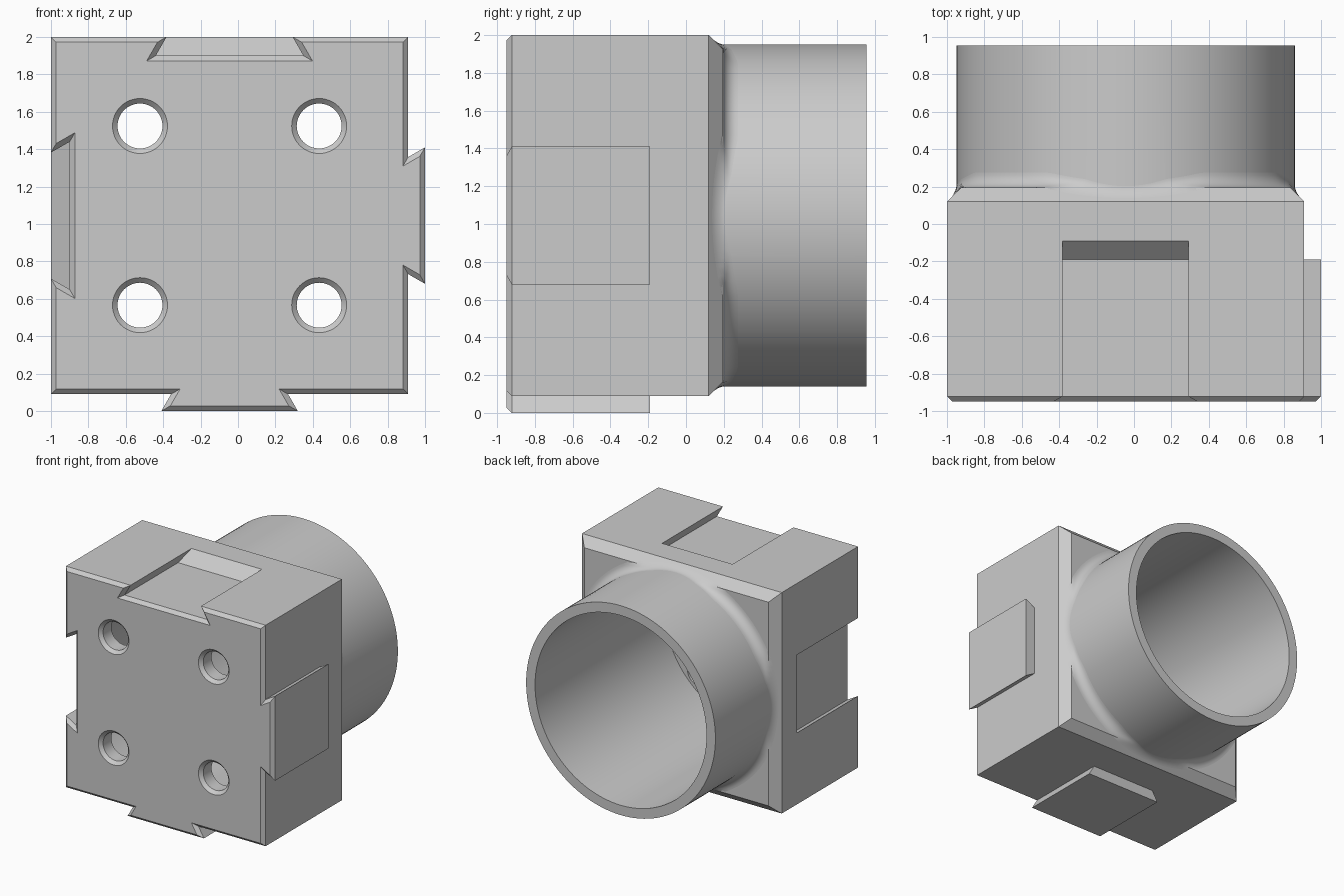
import bpy, bmesh, math

CX, CZ = -0.045, 1.045      # axis of the tube and block
HALF = 0.955                # half width of the block
CH = 0.028                  # front chamfer
FRONT, TAB_END = -0.95, -0.19
TUBE_R, BORE_R = 0.905, 0.82
SLOPE = math.tan(math.radians(30))

if "Cube" in bpy.data.objects:
    bpy.data.objects.remove(bpy.data.objects["Cube"], do_unlink=True)

grey = bpy.data.materials.new("plain grey")
grey.use_nodes = True
grey.diffuse_color = (0.6, 0.6, 0.6, 1)
grey.node_tree.nodes["Principled BSDF"].inputs["Base Color"].default_value = (0.6, 0.6, 0.6, 1)


def loft(name, sections, caps=True):
    """Skin a stack of closed point loops."""
    bm = bmesh.new()
    rings = [[bm.verts.new(p) for p in s] for s in sections]
    n = len(rings[0])
    for a, b in zip(rings, rings[1:]):
        for i in range(n):
            j = (i + 1) % n
            bm.faces.new((a[i], a[j], b[j], b[i]))
    if caps:
        bm.faces.new(rings[0])
        bm.faces.new(rings[-1])
        bmesh.ops.recalc_face_normals(bm, faces=bm.faces)
    mesh = bpy.data.meshes.new(name)
    bm.to_mesh(mesh)
    bm.free()
    mesh.materials.append(grey)
    ob = bpy.data.objects.new(name, mesh)
    bpy.context.collection.objects.link(ob)
    return ob


def square(h, y):
    return [(CX + sx * h, y, CZ + sz * h) for sx, sz in ((-1, -1), (1, -1), (1, 1), (-1, 1))]


def circle(x, z, r, y, n):
    return [(x + r * math.cos(math.tau * i / n), y, z + r * math.sin(math.tau * i / n))
            for i in range(n)]


def combine(target, tool, operation):
    mod = target.modifiers.new(tool.name, 'BOOLEAN')
    mod.operation, mod.solver, mod.object = operation, 'EXACT', tool
    bpy.ops.object.select_all(action='DESELECT')
    bpy.context.view_layer.objects.active = target
    target.select_set(True)
    bpy.ops.object.modifier_apply(modifier=mod.name)
    bpy.data.objects.remove(tool, do_unlink=True)


def trapezoid(d, inner, outer, half_at, y_at):
    """Dovetail section pointing along d = (x, z) from the axis."""
    pts = []
    for v, s in ((inner, -1), (inner, 1), (outer, 1), (outer, -1)):
        u = s * half_at(v)
        pts.append((CX + d[0] * v - d[1] * u, y_at(v), CZ + d[1] * v + d[0] * u))
    return pts


def tab_section(d, y, inset):
    return trapezoid(d, 0.85, 1.045 - inset,
                     lambda v: 0.365 - (1.045 - v) * SLOPE - inset / math.cos(math.pi / 6),
                     lambda v: y)


def slot_section(d, y, outset, ramp=0):
    return trapezoid(d, 0.855 - outset, 1.02,
                     lambda v: 0.337 + (HALF - v) * SLOPE + outset / math.cos(math.pi / 6),
                     lambda v: y + ramp * (v - 0.855))


# Block with chamfered front and back edges
body = loft("connector_body", [square(HALF - CH, FRONT), square(HALF, FRONT + CH),
                               square(HALF, 0.12), square(HALF - 0.075, 0.195)])

# Dovetail tabs on the bottom and the +x side
for d in ((0, -1), (1, 0)):
    combine(body, loft("tab", [tab_section(d, FRONT, CH), tab_section(d, FRONT + CH, 0),
                               tab_section(d, TAB_END, 0)]), 'UNION')

# Tube
combine(body, loft("tube", [circle(CX, CZ, TUBE_R, 0, 128),
                            circle(CX, CZ, TUBE_R, 0.955, 128)]), 'UNION')

# Dovetail slots with ramped ends on the top and the -x side
for d in ((0, 1), (-1, 0)):
    combine(body, loft("slot", [slot_section(d, FRONT - CH, 2 * CH),
                                slot_section(d, FRONT + CH, 0),
                                slot_section(d, TAB_END, 0, 1)]), 'DIFFERENCE')

# Bore
combine(body, loft("bore", [circle(CX, CZ, BORE_R, -0.81, 128),
                            circle(CX, CZ, BORE_R, 1.1, 128)]), 'DIFFERENCE')

# Countersunk screw holes
for sx in (-1, 1):
    for sz in (-1, 1):
        x, z = CX + sx * 0.479, CZ + sz * 0.479
        combine(body, loft("hole", [circle(x, z, r, y, 48) for r, y in
                                    ((0.174, -0.977), (0.12, -0.923), (0.12, -0.7))]),
                'DIFFERENCE')

# Fillet where the tube meets the block; it shrinks where it runs onto the chamfer
ROWS, SEGS = 8, 128
rings = []
for row in range(ROWS + 1):
    ring = []
    a = row / ROWS * math.pi / 2
    for i in range(SEGS):
        t = math.tau * i / SEGS
        c, s = math.cos(t), math.sin(t)
        m = max(abs(c), abs(s))
        size = 0.08 * (1 - 0.6 * max(0, (m - 0.893) / 0.107))
        r = TUBE_R + size * (1 - math.cos(a))
        base = min(0.195, 0.12 + HALF - r * m)
        ring.append((CX + r * c, base + size * (1 - math.sin(a)) + 0.0005, CZ + r * s))
    rings.append(ring)
fillet = loft("tube_fillet", rings, caps=False)
# Face the open skirt backwards
if sum(p.normal.y for p in fillet.data.polygons) < 0:
    fillet.data.flip_normals()

# Smooth curved walls, keep edges sharp
for ob in (body, fillet):
    bpy.ops.object.select_all(action='DESELECT')
    bpy.context.view_layer.objects.active = ob
    ob.select_set(True)
    bpy.ops.object.shade_smooth_by_angle(angle=math.radians(30))
